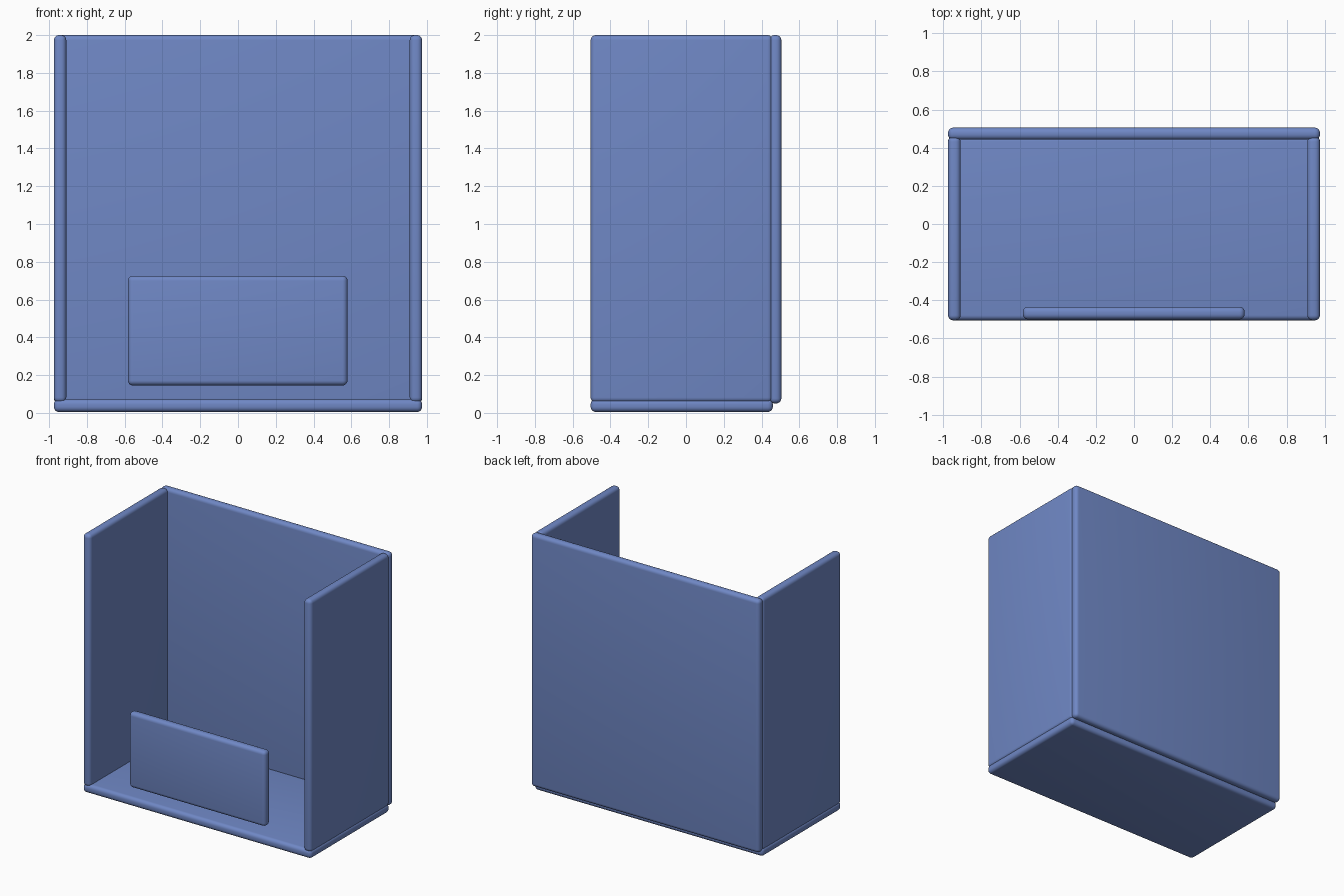
import bpy
import math

cube = bpy.data.objects.get("Cube")
if cube:
    bpy.data.objects.remove(cube, do_unlink=True)

blue = bpy.data.materials.new("slate blue")
blue.use_nodes = True
colour = (0.16, 0.245, 0.56, 1)
blue.diffuse_color = colour
blue.node_tree.nodes["Principled BSDF"].inputs["Base Color"].default_value = colour


def panel(name, low, high):
    """Thin board between two corners, with fully rounded edges."""
    centre = [(a + b) / 2 for a, b in zip(low, high)]
    size = [b - a for a, b in zip(low, high)]
    bpy.ops.mesh.primitive_cube_add(size=1, location=centre)
    board = bpy.context.object
    board.name = name
    board.scale = size
    bpy.ops.object.transform_apply(location=False, rotation=False, scale=True)
    board.data.materials.append(blue)
    bevel = board.modifiers.new("rounded edges", "BEVEL")
    bevel.width = 0.027
    bevel.segments = 5
    bpy.ops.object.modifier_apply(modifier=bevel.name)
    bpy.ops.object.shade_smooth_by_angle(angle=math.radians(40))
    return board


# Outer case: back, base and the two sides
panel("back_panel", (-0.975, 0.442, 0.05), (0.975, 0.505, 2.0))
panel("base_panel", (-0.975, -0.505, 0.005), (0.975, 0.46, 0.073))
for name, x in (("left_panel", 0.942), ("right_panel", -0.942)):
    panel(name, (x - 0.033, -0.505, 0.055), (x + 0.033, 0.458, 2.0))

# Low plate at the front, clear of the base
panel("front_plate", (-0.583, -0.5, 0.145), (0.58, -0.434, 0.726))
